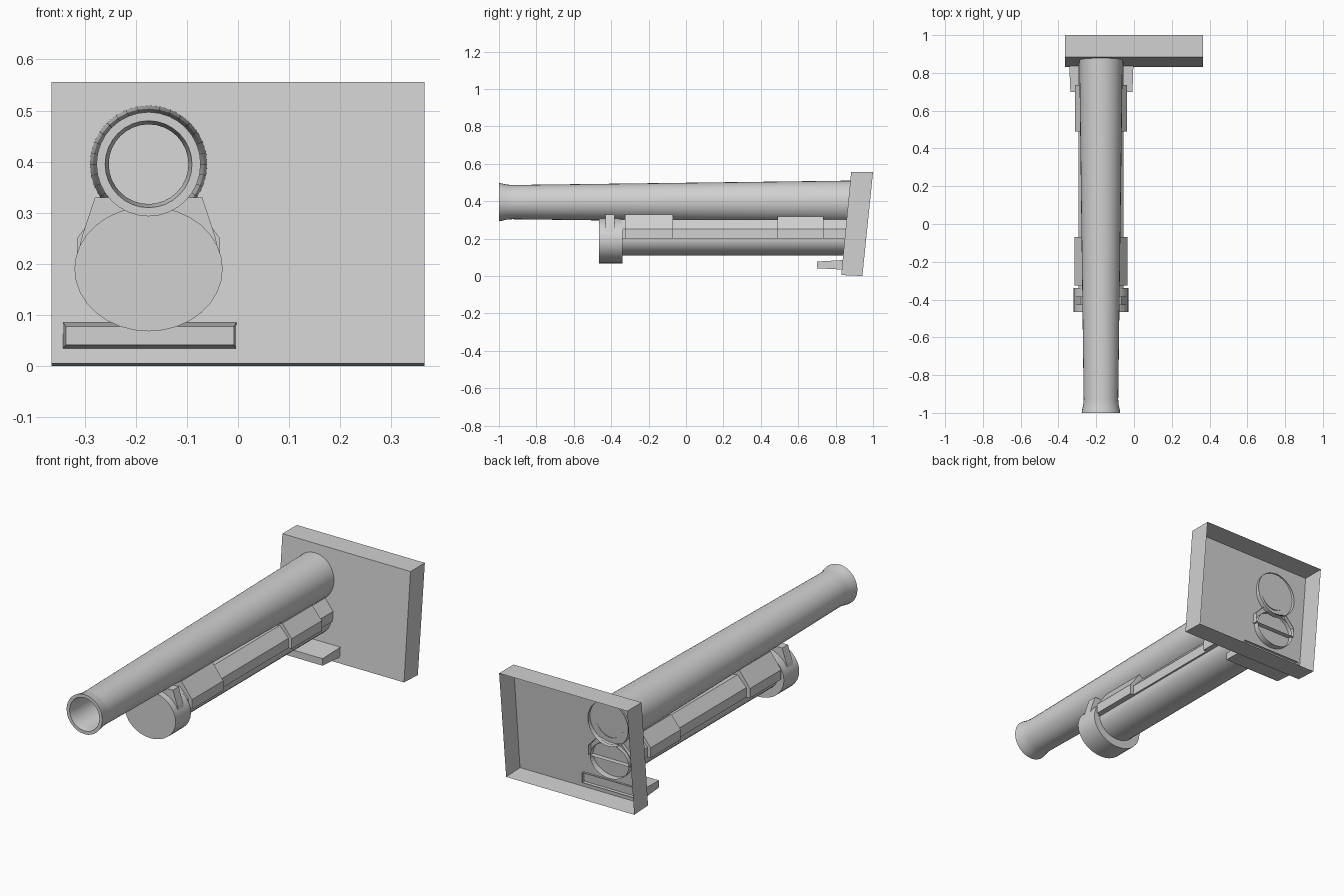
import bpy, bmesh, math

if "Cube" in bpy.data.objects:
    bpy.data.objects.remove(bpy.data.objects["Cube"])

grey = bpy.data.materials.new("light grey")
grey.diffuse_color = (0.64, 0.64, 0.64, 1)
grey.use_nodes = True
grey.node_tree.nodes["Principled BSDF"].inputs["Base Color"].default_value = grey.diffuse_color

CX = -0.175      # shared axis of the tubes
SEG = 32


def finish(name, bm, smooth=False):
    bmesh.ops.recalc_face_normals(bm, faces=bm.faces)
    me = bpy.data.meshes.new(name)
    bm.to_mesh(me)
    bm.free()
    ob = bpy.data.objects.new(name, me)
    bpy.context.collection.objects.link(ob)
    me.materials.append(grey)
    if smooth:
        bpy.ops.object.select_all(action='DESELECT')
        ob.select_set(True)
        bpy.context.view_layer.objects.active = ob
        bpy.ops.object.shade_smooth_by_angle(angle=math.radians(35))
    return ob


def loft(name, loops, cap_start=False, cap_end=False, smooth=False):
    """Skin a row of equal-length point loops."""
    bm = bmesh.new()
    rings = [[bm.verts.new(p) for p in loop] for loop in loops]
    n = len(rings[0])
    for a, b in zip(rings, rings[1:]):
        for i in range(n):
            j = (i + 1) % n
            bm.faces.new((a[i], a[j], b[j], b[i]))
    if cap_start:
        bm.faces.new(rings[0])
    if cap_end:
        bm.faces.new(rings[-1])
    return finish(name, bm, smooth)


def ellipse(y, z, rx, rz):
    return [(CX + rx * math.cos(2 * math.pi * i / SEG), y,
             z + rz * math.sin(2 * math.pi * i / SEG)) for i in range(SEG)]


def saddle(name, half, y0, y1, cap_end=True):
    """Symmetric profile run along y, dipping in the middle under the tube."""
    prof = half + [(0, 0.285)] + [(-x, z) for x, z in reversed(half)]
    loft(name, [[(CX + x, y, z) for x, z in prof] for y in (y0, y1)],
         True, cap_end)


def rect(x0, x1, y0, y1, z0, z1):
    """Rectangle whose bottom lies at y0 and top at y1."""
    return [(x0, y0, z0), (x1, y0, z0), (x1, y1, z1), (x0, y1, z1)]


# leaning back plate, a shallow tray open to the rear
loft("back_plate", [rect(-0.365, 0.365, 0.83, 0.883, 0.005, 0.556),
                    rect(-0.365, 0.365, 0.943, 1.0, 0.0, 0.556)], True)

# upper barrel: bore, flared mouth and tapering outer wall
barrel = [(0.865, 0.078), (-0.96, 0.078), (-1.0, 0.085), (-1.0, 0.102),
          (-0.985, 0.100), (-0.96, 0.094), (-0.93, 0.0915), (0.885, 0.115)]
loft("barrel", [ellipse(y, 0.395, r, r) for y, r in barrel], smooth=True)

# lower tube and its end cap
loft("lower_tube", [ellipse(y, 0.2, 0.11, 0.09) for y in (-0.36, 0.875)],
     smooth=True)
loft("end_cap", [ellipse(y, 0.19, 0.145, 0.122) for y in (-0.465, -0.34)],
     True, True, smooth=True)

# side rail and clamps joining the tubes
saddle("side_rail", [(0.12, 0.2), (0.12, 0.25), (0.07, 0.303)],
       -0.35, 0.875, False)
saddle("front_clamp", [(0.14, 0.2), (0.14, 0.25), (0.08, 0.33)], -0.325, -0.07)
saddle("rear_clamp", [(0.138, 0.2), (0.138, 0.252), (0.085, 0.317)], 0.49, 0.735)
saddle("cap_tab", [(0.137, 0.225), (0.13, 0.255), (0.105, 0.33), (0.07, 0.33)],
       -0.43, -0.383)

# small tapering shelf at the foot of the plate
loft("shelf", [rect(-0.337, -0.008, 0.70, 0.70, 0.041, 0.077),
               rect(-0.343, -0.003, 0.85, 0.85, 0.034, 0.086)], True)
